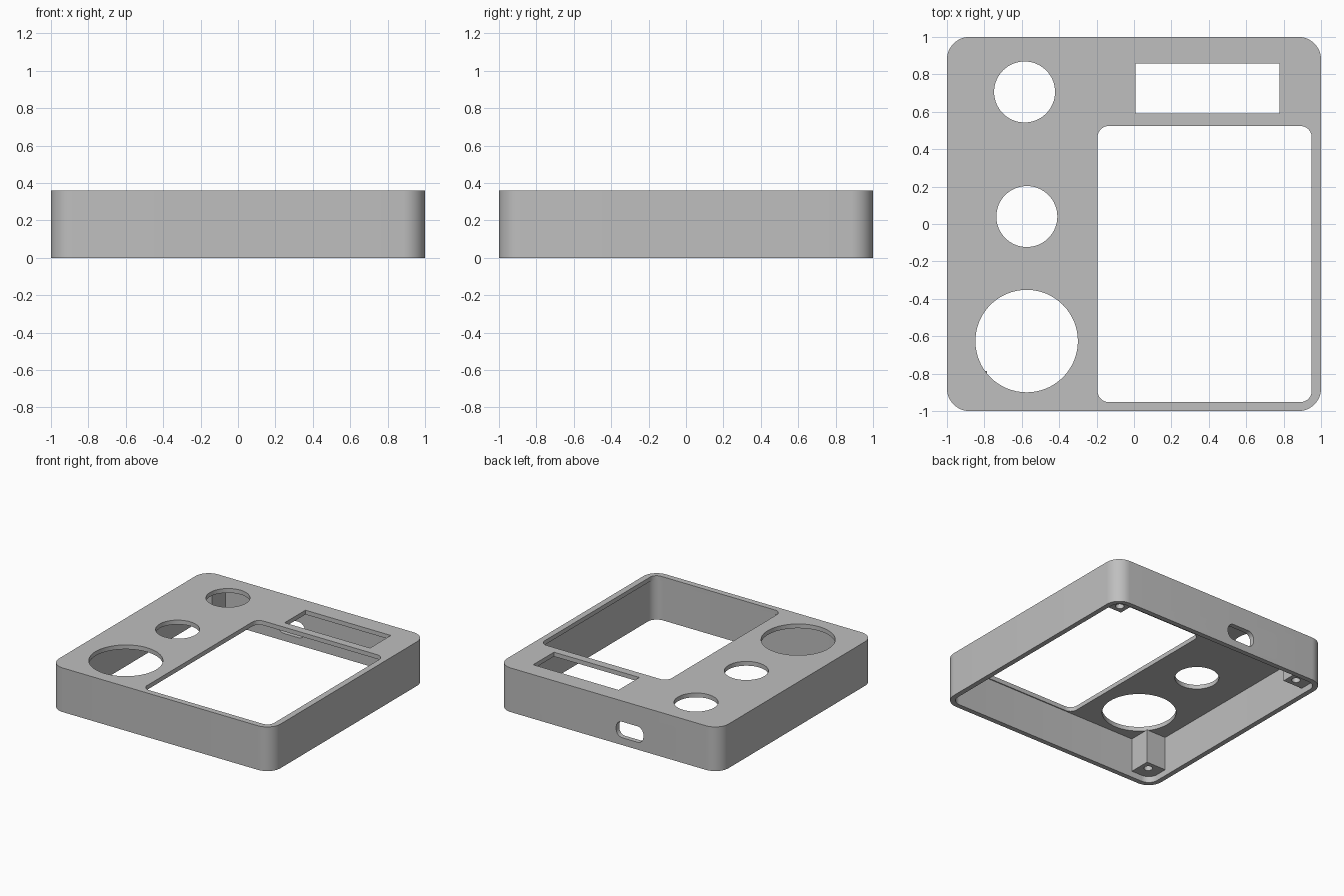
import bpy, bmesh
from math import sin, cos, pi, radians
from mathutils import Matrix

if "Cube" in bpy.data.objects:
    bpy.data.objects.remove(bpy.data.objects["Cube"], do_unlink=True)

HEIGHT, CEILING, INNER = 0.36, 0.325, 0.96

grey = bpy.data.materials.new("plain_grey")
grey.use_nodes = True
grey.diffuse_color = (0.52, 0.52, 0.52, 1)
grey.node_tree.nodes["Principled BSDF"].inputs["Base Color"].default_value = grey.diffuse_color


def prism(name, x, y, z, radius=0.0, steps=12, turn=None):
    """Upright block spanning the x, y and z ranges, with rounded vertical corners."""
    bm = bmesh.new()
    corners = [(x[1], y[1], 1, 1), (x[0], y[1], -1, 1), (x[0], y[0], -1, -1), (x[1], y[0], 1, -1)]
    outline = []
    for i, (cx, cy, sx, sy) in enumerate(corners):
        for k in range(steps + 1 if radius else 1):
            a = (i + k / steps) * pi / 2
            px = cx - sx * radius + radius * cos(a)
            py = cy - sy * radius + radius * sin(a)
            outline.append(bm.verts.new((px, py, z[0])))
    base = bm.faces.new(outline)
    top = bmesh.ops.extrude_face_region(bm, geom=[base])["geom"]
    lifted = [v for v in top if isinstance(v, bmesh.types.BMVert)]
    bmesh.ops.translate(bm, vec=(0, 0, z[1] - z[0]), verts=lifted)
    bmesh.ops.remove_doubles(bm, verts=bm.verts, dist=1e-5)
    bmesh.ops.recalc_face_normals(bm, faces=bm.faces)
    if turn:
        bm.transform(turn)
    mesh = bpy.data.meshes.new(name)
    bm.to_mesh(mesh)
    bm.free()
    obj = bpy.data.objects.new(name, mesh)
    obj.data.materials.append(grey)
    bpy.context.collection.objects.link(obj)
    return obj


def cylinder(name, x, y, z, r):
    # slightly under r so the four rounded corners never collapse onto each other
    return prism(name, (x - r, x + r), (y - r, y + r), z, r, 16)


def activate(obj):
    bpy.ops.object.select_all(action="DESELECT")
    obj.select_set(True)
    bpy.context.view_layer.objects.active = obj


def cut(obj, cutter):
    mod = obj.modifiers.new("cut", "BOOLEAN")
    mod.operation, mod.solver, mod.object = "DIFFERENCE", "EXACT", cutter
    activate(obj)
    bpy.ops.object.modifier_apply(modifier=mod.name)
    bpy.data.objects.remove(cutter, do_unlink=True)


def smooth(obj):
    activate(obj)
    bpy.ops.object.shade_smooth_by_angle(angle=radians(30))


# Shell: rounded box, hollow and open underneath
case = prism("case_shell", (-1, 1), (-1, 1), (0, HEIGHT), 0.12)
cut(case, prism("cavity", (-INNER, INNER), (-INNER, INNER), (-0.1, CEILING), 0.08))

# Openings in the top plate
through = (0.2, 0.5)
cut(case, prism("main_window", (-0.195, 0.95), (-0.952, 0.524), through, 0.06))
cut(case, prism("small_window", (0.008, 0.779), (0.59, 0.858), through))
for x, y, r in [(-0.585, 0.706, 0.163), (-0.573, 0.04, 0.163), (-0.574, -0.626, 0.274)]:
    cut(case, cylinder("round_hole", x, y, through, r))

# Cable slot in the back wall
cut(case, prism("cable_slot", (-0.315, -0.07), (0.06, 0.19), (-1.1, -0.9), 0.055,
                turn=Matrix.Rotation(pi / 2, 4, "X")))
smooth(case)

# Screw posts in three corners, with blind holes from below
for name, sx, sy in [("front_right_post", -1, -1), ("back_right_post", -1, 1), ("back_left_post", 1, 1)]:
    xs = sorted((sx * 0.785, sx * 0.962))
    ys = sorted((sy * 0.785, sy * 0.962))
    post = prism(name, xs, ys, (0.05, CEILING + 0.003))
    cut(post, cylinder("screw_hole", sx * 0.85, sy * 0.85, (0, 0.27), 0.032))
    smooth(post)
